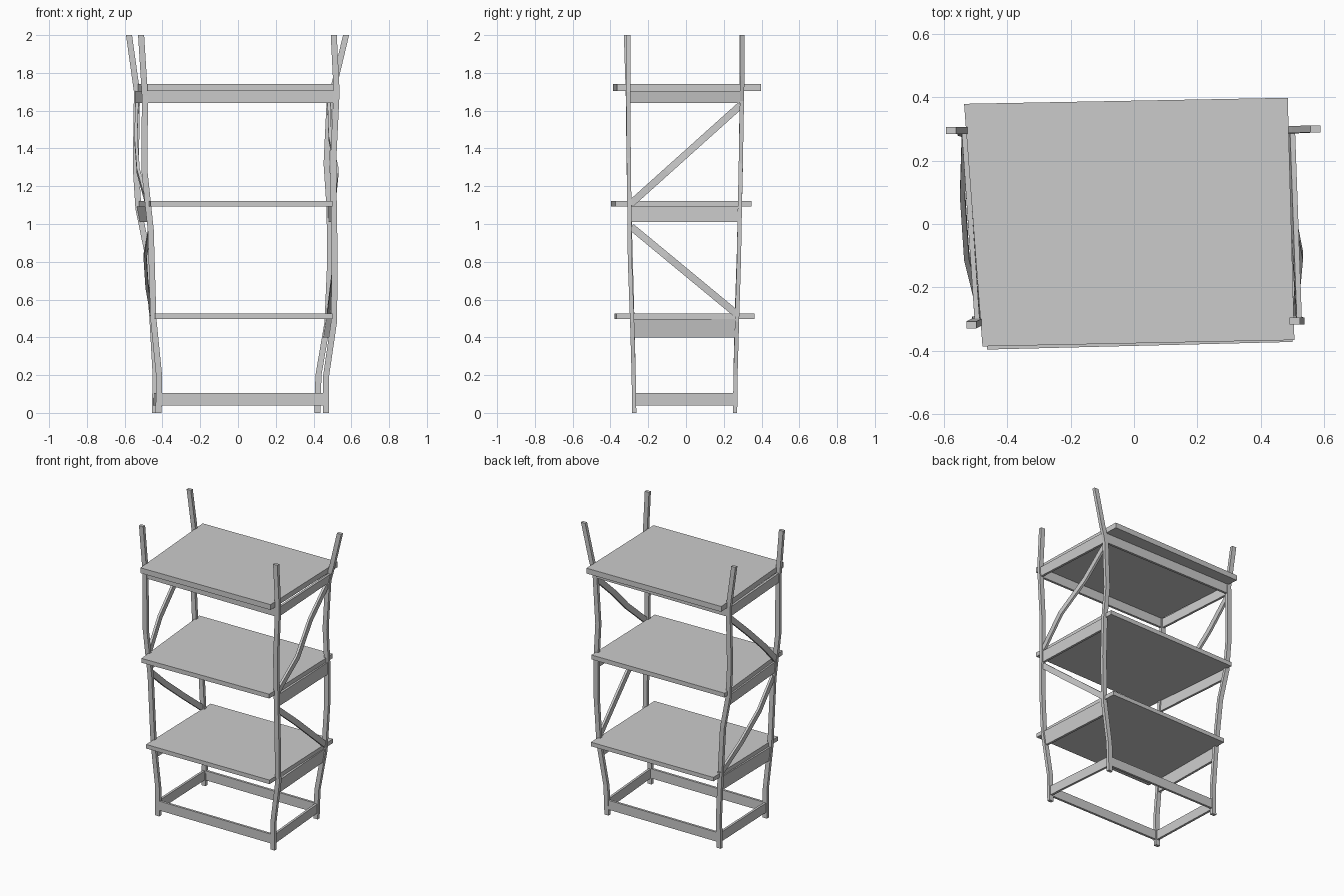
import bpy
from mathutils import Vector

if "Cube" in bpy.data.objects:
    bpy.data.objects.remove(bpy.data.objects["Cube"])


def loft(name, rings):
    """Solid skinned through a list of four-point rings."""
    verts = [p for r in rings for p in r]
    faces = [(0, 1, 2, 3), tuple(len(verts) - k for k in (1, 2, 3, 4))]
    for i in range(len(rings) - 1):
        a = i * 4
        for k in range(4):
            n = (k + 1) % 4
            faces.append((a + k, a + 4 + k, a + 4 + n, a + n))
    me = bpy.data.meshes.new(name)
    me.from_pydata([tuple(v) for v in verts], [], faces)
    ob = bpy.data.objects.new(name, me)
    bpy.context.collection.objects.link(ob)
    return ob


def strip(name, path, a, b):
    """Bar along a path; a and b are the half-width vectors of its section."""
    a, b = Vector(a), Vector(b)
    return loft(name, [[Vector(p) + s * a + t * b for s, t in
                        ((-1, -1), (1, -1), (1, 1), (-1, 1))] for p in path])


# Bent posts: centre line points (x, y, z)
posts = {
    "front_left": [(-.42, -.274, 0), (-.418, -.277, .2), (-.448, -.284, .5),
                   (-.462, -.297, .97), (-.476, -.3, 1.1), (-.495, -.303, 1.28),
                   (-.493, -.308, 1.68), (-.513, -.318, 2)],
    "back_left": [(-.44, .26, 0), (-.436, .262, .2), (-.453, .268, .5),
                  (-.48, .28, .85), (-.527, .285, 1.08), (-.541, .29, 1.3),
                  (-.535, .295, 1.7), (-.577, .295, 2)],
    "front_right": [(.465, -.274, 0), (.467, -.277, .2), (.508, -.285, .48),
                    (.512, -.297, .8), (.507, -.3, 1.1), (.505, -.303, 1.35),
                    (.522, -.306, 1.7), (.507, -.306, 2)],
    "back_right": [(.42, .26, 0), (.426, .262, .2), (.474, .27, .48),
                   (.488, .28, .8), (.485, .285, 1.08), (.469, .29, 1.32),
                   (.485, .296, 1.65), (.515, .298, 1.76), (.572, .3, 2)],
}
for key, path in posts.items():
    strip(key + "_post", path, (.016, 0, 0), (0, .011, 0))


def post_at(key, z):
    """Point on a post at height z."""
    path = posts[key]
    for p, q in zip(path, path[1:]):
        if p[2] <= z <= q[2]:
            return Vector(p).lerp(Vector(q), (z - p[2]) / (q[2] - p[2]))


def rail(name, k1, k2, z0, z1, across):
    """Flat rail between two posts, following their lean."""
    off = Vector(across)
    rings = []
    for k in (k1, k2):
        lo, hi = post_at(k, z0), post_at(k, z1)
        rings.append([lo - off, lo + off, hi + off, hi - off])
    loft(name, rings)


# Side rails under every shelf and at the foot
for i, (z0, z1) in enumerate([(.04, .105), (.4, .497), (1.01, 1.092), (1.64, 1.705)]):
    for side in ("left", "right"):
        rail(f"{side}_side_rail_{i}", "front_" + side, "back_" + side, z0, z1, (.008, 0, 0))

# Front and back rails at the foot and under the top shelf
for i, (z0, z1) in enumerate([(.04, .105), (1.64, 1.705)]):
    for end in ("front", "back"):
        rail(f"{end}_rail_{i}", end + "_left", end + "_right", z0, z1, (0, .008, 0))

# Skewed shelves: corners, bottom and top height
shelves = {
    "lower_shelf": ([(-.44, -.378), (.5, -.368), (.475, .362), (-.455, .35)], .497, .525),
    "middle_shelf": ([(-.463, -.396), (.5, -.372), (.482, .348), (-.53, .333)], 1.092, 1.122),
    "top_shelf": ([(-.478, -.386), (.506, -.366), (.485, .398), (-.536, .379)], 1.705, 1.742),
}
for name, (corners, z0, z1) in shelves.items():
    loft(name, [[(x, y, z) for x, y in corners] for z in (z0, z1)])

# Bowed diagonal braces on both sides
lower = [(-.29, .985), (-.1, .828), (.085, .675), (.27, .522)]
upper = [(-.295, 1.105), (-.1, 1.28), (.095, 1.455), (.29, 1.63)]
bows = {
    "lower_left_brace": (lower, (-.465, -.492, -.482, -.455), .64),
    "lower_right_brace": (lower, (.508, .515, .497, .478), .64),
    "upper_left_brace": (upper, (-.48, -.528, -.541, -.535), -.77),
    "upper_right_brace": (upper, (.507, .525, .487, .482), -.77),
}
for name, (yz, xs, s) in bows.items():
    strip(name, [(x, y, z) for x, (y, z) in zip(xs, yz)],
          (.008, 0, 0), Vector((0, s, .7)).normalized() * .019)

# Consistent outward faces
import bmesh
for ob in bpy.context.collection.objects:
    bm = bmesh.new()
    bm.from_mesh(ob.data)
    bmesh.ops.recalc_face_normals(bm, faces=bm.faces)
    bm.to_mesh(ob.data)
    bm.free()
